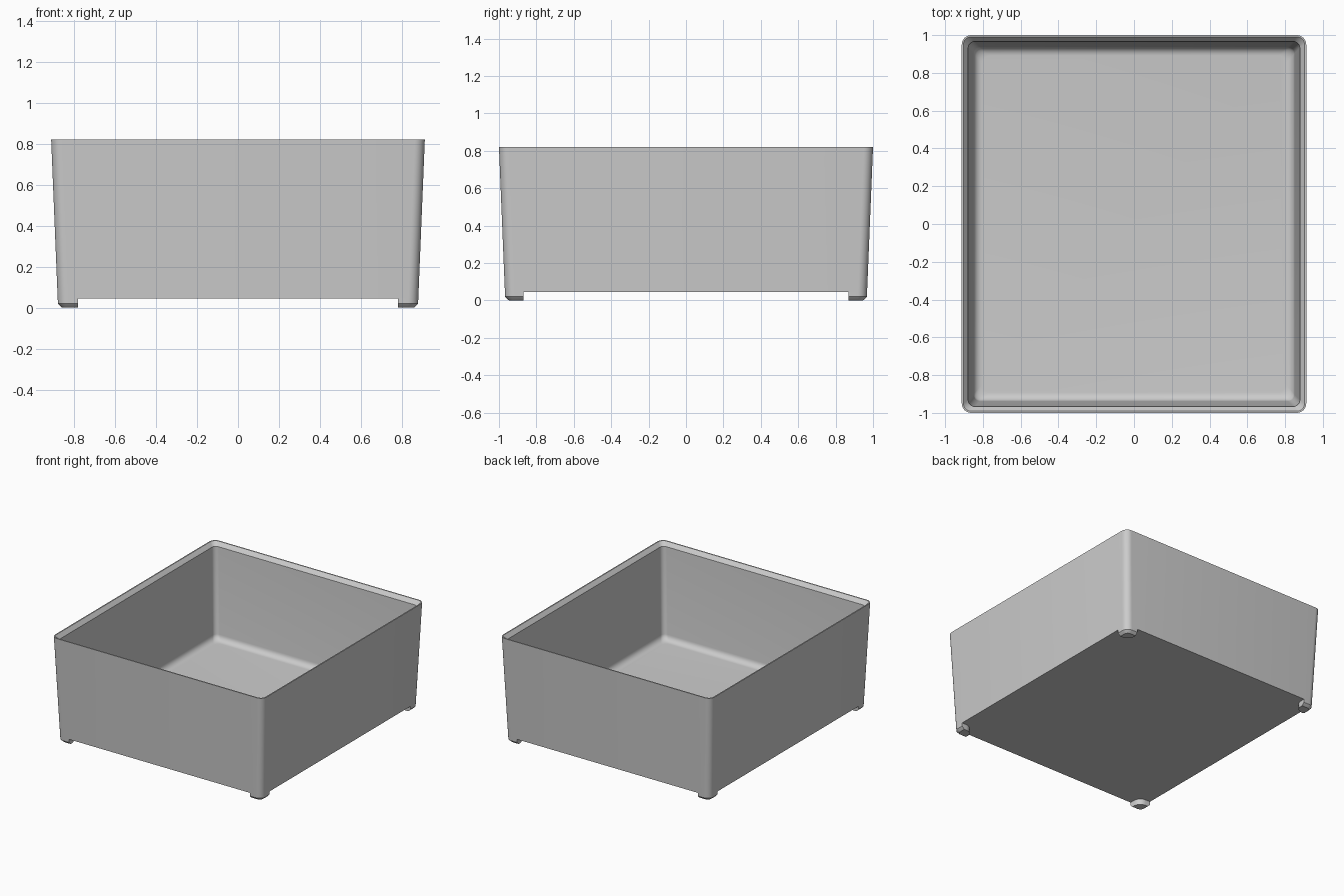
import bpy, bmesh, math

cube = bpy.data.objects.get("Cube")
if cube:
    bpy.data.objects.remove(cube, do_unlink=True)

HX, HY, H = 0.912, 1.0, 0.82     # half sizes at the rim, height
BASE, FLOOR = 0.045, 0.08        # underside and inner floor levels
DRAFT = 0.041                    # wall taper per unit of height
RADIUS = 0.05                    # vertical corner rounding

grey = bpy.data.materials.new("light grey plastic")
grey.use_nodes = True
grey.diffuse_color = (0.6, 0.6, 0.6, 1)
grey.node_tree.nodes["Principled BSDF"].inputs["Base Color"].default_value = (0.6, 0.6, 0.6, 1)


def outline(x0, x1, y0, y1, z, radii, steps=8):
    """Rounded rectangle; radii run from (x1, y1) counter-clockwise."""
    corners = [(x1, y1, -1, -1), (x0, y1, 1, -1), (x0, y0, 1, 1), (x1, y0, -1, 1)]
    points = []
    for i, ((x, y, sx, sy), r) in enumerate(zip(corners, radii)):
        count = steps if r else 0
        for k in range(count + 1):
            a = math.radians(90) * (i + k / max(count, 1))
            points.append((x + sx * r + r * math.cos(a), y + sy * r + r * math.sin(a), z))
    return points


def loft(name, rings, cap_first=True):
    bm = bmesh.new()
    loops = [[bm.verts.new(p) for p in ring] for ring in rings]
    for a, b in zip(loops, loops[1:]):
        for i in range(len(a)):
            j = (i + 1) % len(a)
            bm.faces.new((a[i], a[j], b[j], b[i]))
    if cap_first:
        bm.faces.new(loops[0][::-1])
    bm.faces.new(loops[-1])
    bmesh.ops.recalc_face_normals(bm, faces=bm.faces)
    mesh = bpy.data.meshes.new(name)
    bm.to_mesh(mesh)
    bm.free()
    mesh.materials.append(grey)
    obj = bpy.data.objects.new(name, mesh)
    bpy.context.collection.objects.link(obj)
    bpy.ops.object.select_all(action='DESELECT')
    obj.select_set(True)
    bpy.context.view_layer.objects.active = obj
    bpy.ops.object.shade_smooth_by_angle(angle=math.radians(30))
    return obj


def shell_ring(inset, z, r):
    x, y = HX - inset, HY - inset
    return outline(-x, x, -y, y, z, [r] * 4)


def taper(z):
    return DRAFT * (H - z)


# Tapered tray: outer wall, rim, sloped lip, inner wall and rounded floor edge
fillet = 0.045
rings = [shell_ring(taper(BASE), BASE, RADIUS),
         shell_ring(0, H, RADIUS),
         shell_ring(0.009, H, RADIUS - 0.009),
         shell_ring(0.034, H - 0.03, RADIUS - 0.015)]
wall_foot = 0.034 + taper(FLOOR + fillet)
for k in range(7):
    a = math.radians(15 * k)
    rings.append(shell_ring(wall_foot + fillet * (1 - math.cos(a)),
                            FLOOR + fillet * (1 - math.sin(a)),
                            RADIUS - 0.015 + 0.01 * k / 6))
loft("tray", rings)

# Corner feet: flush with the walls, bevelled outside, rounded inside
for side, sx in (("left", 1), ("right", -1)):
    for end, sy in (("front", -1), ("back", 1)):
        foot = []
        for z, inset in ((BASE, 0), (0.02, 0), (0.006, 0.012), (0, 0.02)):
            d = taper(z) + inset
            ring = outline(0.78, HX - d, 0.87, HY - d, z, (RADIUS - inset, 0, 0.06, 0))
            foot.append([(x * sx, y * sy, h) for x, y, h in ring])
        loft(f"{end}_{side}_foot", foot, cap_first=False)
